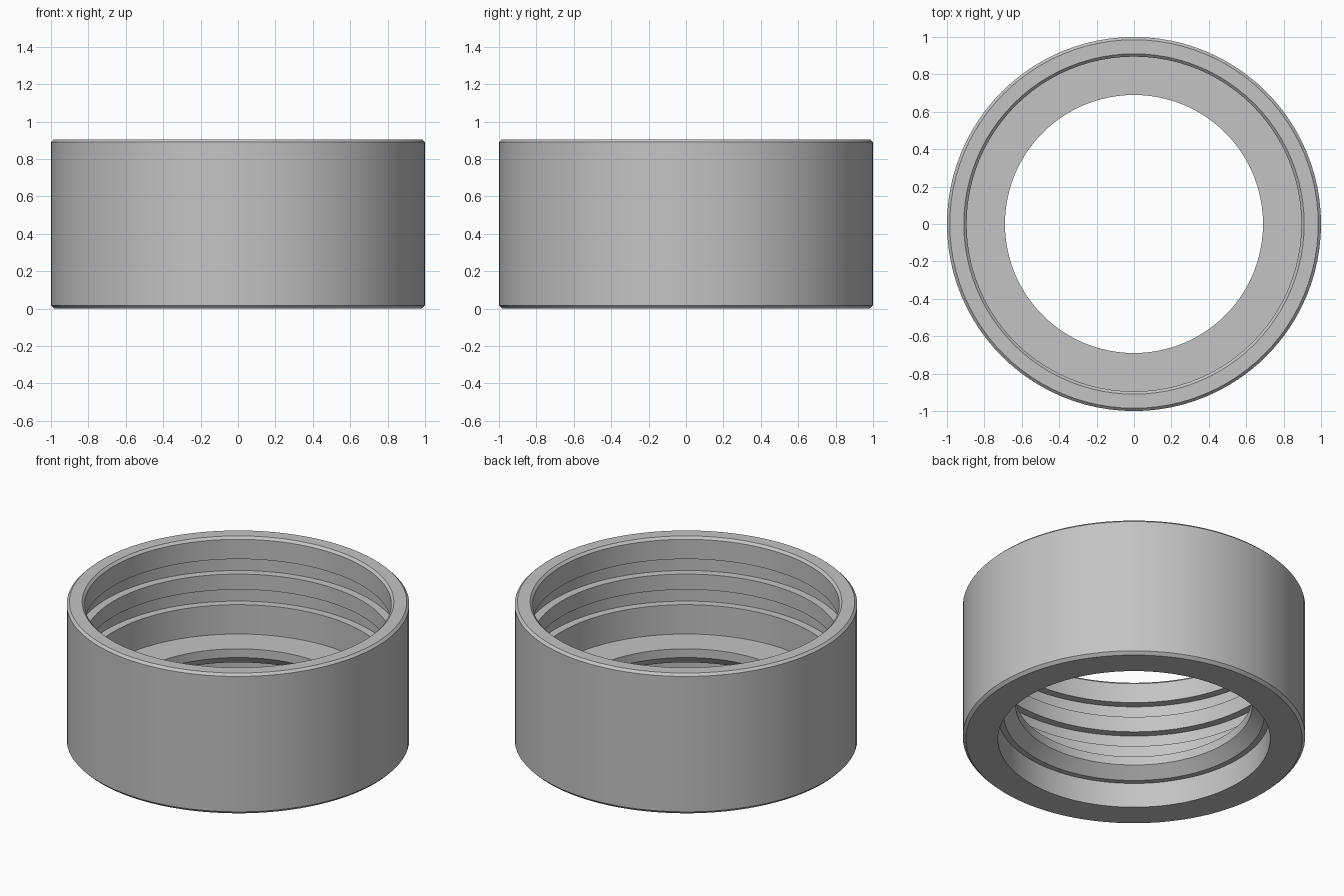
import bpy
import bmesh
from math import cos, sin, pi, radians

cube = bpy.data.objects.get("Cube")
if cube:
    bpy.data.objects.remove(cube, do_unlink=True)

SEGMENTS = 96
HEIGHT = 0.905
WALL, GROOVE, BORE = 0.895, 0.945, 0.69

# Plain grey material
grey = bpy.data.materials.new("plain grey")
grey.use_nodes = True
colour = (0.55, 0.55, 0.55, 1)
grey.diffuse_color = colour
grey.node_tree.nodes["Principled BSDF"].inputs["Base Color"].default_value = colour


def groove(top, bottom):
    """Square internal groove, listed from top to bottom."""
    return [(WALL, top), (GROOVE, top), (GROOVE, bottom), (WALL, bottom)]


def lathe(name, profile, material):
    """Revolve a closed (radius, height) profile around z."""
    bm = bmesh.new()
    rings = []
    for i in range(SEGMENTS):
        a = 2 * pi * i / SEGMENTS
        rings.append([bm.verts.new((r * cos(a), r * sin(a), z)) for r, z in profile])
    n = len(profile)
    for i in range(SEGMENTS):
        here, after = rings[i], rings[(i + 1) % SEGMENTS]
        for j in range(n):
            k = (j + 1) % n
            bm.faces.new((here[j], after[j], after[k], here[k]))
    bmesh.ops.recalc_face_normals(bm, faces=bm.faces)
    mesh = bpy.data.meshes.new(name)
    bm.to_mesh(mesh)
    bm.free()
    mesh.materials.append(material)
    obj = bpy.data.objects.new(name, mesh)
    bpy.context.collection.objects.link(obj)
    bpy.ops.object.select_all(action="DESELECT")
    obj.select_set(True)
    bpy.context.view_layer.objects.active = obj
    bpy.ops.object.shade_smooth_by_angle(angle=radians(25))
    return obj


# Chamfered outside, then the top lip
outside = [(0.982, 0), (1, 0.018), (1, HEIGHT - 0.015), (0.985, HEIGHT)]
lip = [(0.91, HEIGHT), (WALL, HEIGHT - 0.015)]
# Two grooves in the upper bore
grooves = groove(0.763, 0.666) + groove(0.566, 0.469)
# Inner shelf, conical seat under it and the wider lower bore
shelf = [(WALL, 0.28), (BORE, 0.28), (BORE, 0.224)]
seat = [(0.76, 0.16), (0.795, 0.16), (0.795, 0)]

lathe("grooved_collar", outside + lip + grooves + shelf + seat, grey)
